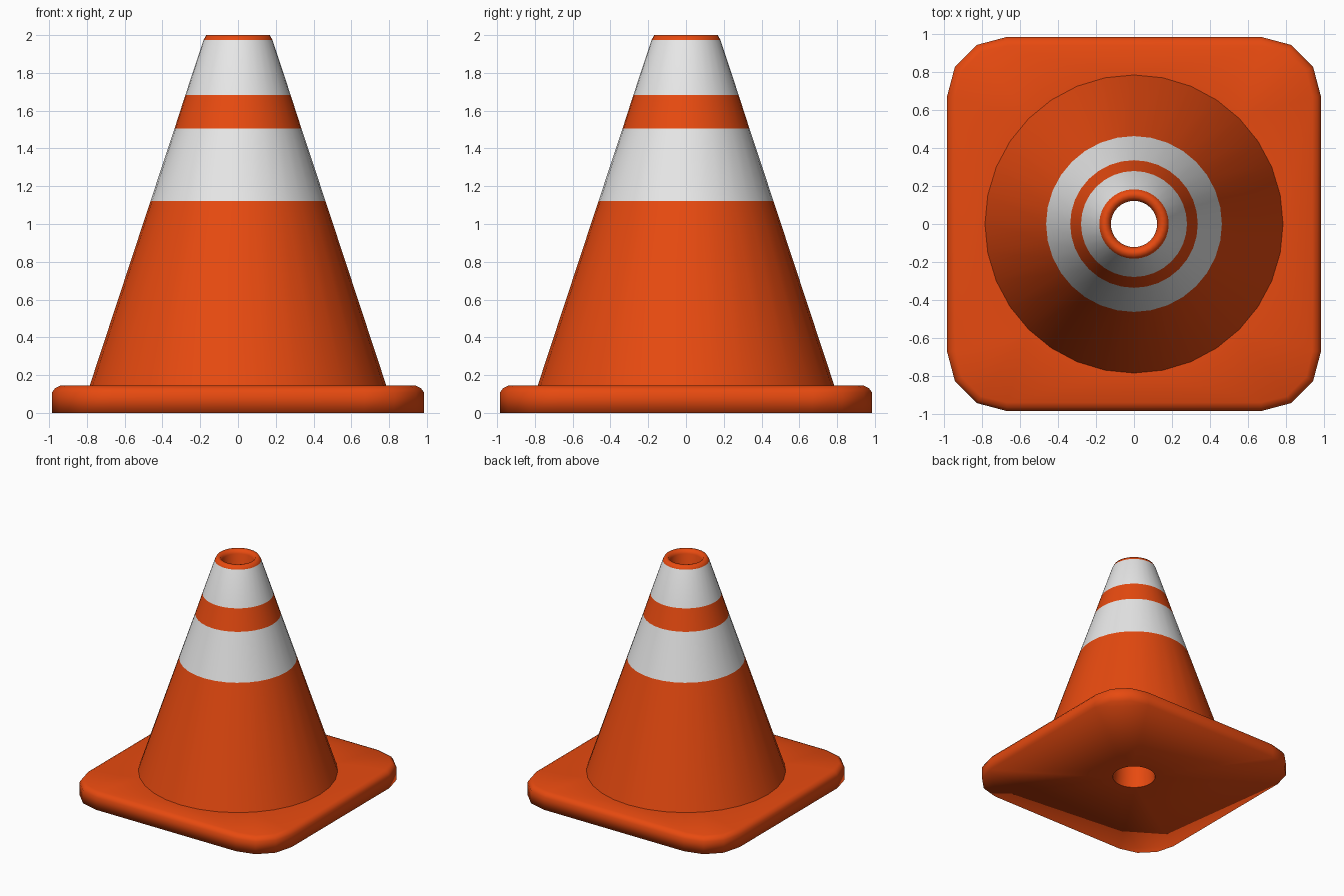
import bpy, bmesh, math

if "Cube" in bpy.data.objects:
    bpy.data.objects.remove(bpy.data.objects["Cube"])

SIDES = 32


def material(name, rgb):
    m = bpy.data.materials.new(name)
    m.diffuse_color = (*rgb, 1)
    m.use_nodes = True
    m.node_tree.nodes["Principled BSDF"].inputs["Base Color"].default_value = m.diffuse_color
    return m


bm = bmesh.new()


def circle(r, z):
    return [bm.verts.new((r * math.cos(2 * math.pi * i / SIDES),
                          r * math.sin(2 * math.pi * i / SIDES), z)) for i in range(SIDES)]


def plate_outline(inset, z):
    # rounded square: one corner repeated by quarter turns
    e = 0.985 - inset
    corner = [(e, 0.67), (0.943 - inset * 0.8, 0.828 - inset * 0.5),
              (0.828 - inset * 0.5, 0.943 - inset * 0.8), (0.67, e)]
    pts = []
    for k in range(4):
        c, s = [(1, 0), (0, 1), (-1, 0), (0, -1)][k]
        pts += [(x * c - y * s, x * s + y * c) for x, y in corner]
    return [bm.verts.new((x, y, z)) for x, y in pts]


def loop_edges(loop):
    return [bm.edges.get((a, b)) or bm.edges.new((a, b))
            for a, b in zip(loop, loop[1:] + loop[:1])]


def skin(loops, white_bands=()):
    for j in range(len(loops) - 1):
        a, b = loops[j], loops[j + 1]
        n = len(a)
        for i in range(n):
            k = (i + 1) % n
            f = bm.faces.new((a[i], a[k], b[k], b[i]))
            f.material_index = 1 if j in white_bands else 0


# conical wall with two white bands, rounded lip, and inner bore
profile = [(0.785, 0.145), (0.463, 1.122), (0.336, 1.505), (0.279, 1.682), (0.183, 1.973),
           (0.168, 2.0), (0.14, 2.0), (0.122, 1.97), (0.165, 0.14), (0.175, 0.0)]
rings = [circle(r, z) for r, z in profile]
skin(rings, white_bands=(1, 3))

# base plate rim with chamfered upper edge
rim = [plate_outline(0, 0), plate_outline(0, 0.108), plate_outline(0.018, 0.132),
       plate_outline(0.045, 0.145)]
skin(rim)

# flat plate top around the cone, flat underside around the bore
for outer, inner in ((rim[-1], rings[0]), (rim[0], rings[-1])):
    bmesh.ops.triangle_fill(bm, use_beauty=True, edges=loop_edges(outer) + loop_edges(inner))

bmesh.ops.recalc_face_normals(bm, faces=bm.faces[:])
for f in bm.faces:
    f.smooth = True
for ring in (rings[0], rings[-1]):
    for e in loop_edges(ring):
        e.smooth = False

mesh = bpy.data.meshes.new("cone_body")
bm.to_mesh(mesh)
bm.free()
mesh.materials.append(material("orange", (0.8, 0.068, 0.005)))
mesh.materials.append(material("white", (0.8, 0.8, 0.8)))
bpy.context.collection.objects.link(bpy.data.objects.new("cone_body", mesh))
